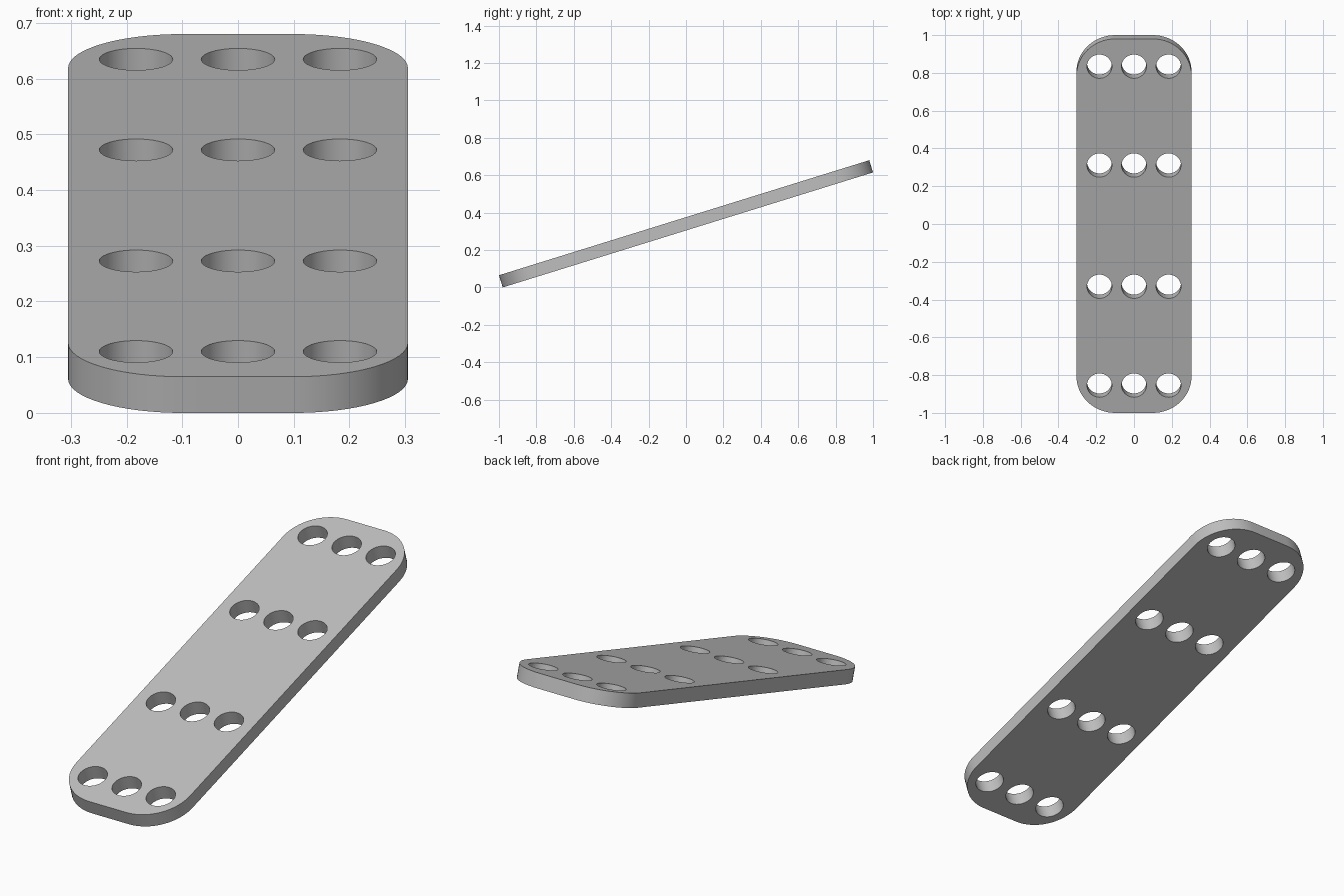
import bpy, bmesh, math

if "Cube" in bpy.data.objects:
    bpy.data.objects.remove(bpy.data.objects["Cube"])

LENGTH, WIDTH, THICK, CORNER = 2.073, 0.61, 0.068, 0.205
HOLE_R, PITCH = 0.066, 0.183
ROWS = (-0.884, -0.336, 0.336, 0.884)
TILT = math.atan2(0.615, 1.98)


def arc(cx, cy, r, start, sweep, n):
    return [(cx + r * math.cos(start + sweep * i / n),
             cy + r * math.sin(start + sweep * i / n)) for i in range(n + 1)]


def add_loop(curve, pts):
    s = curve.splines.new('POLY')
    s.points.add(len(pts) - 1)
    for p, (x, y) in zip(s.points, pts):
        p.co = (x, y, 0, 1)
    s.use_cyclic_u = True


# Flat profile: rounded rectangle with four rows of three holes
curve = bpy.data.curves.new("plate_profile", 'CURVE')
curve.dimensions = '2D'
curve.fill_mode = 'BOTH'
curve.extrude = THICK / 2
dx, dy = WIDTH / 2 - CORNER, LENGTH / 2 - CORNER
outline = []
for i, (sx, sy) in enumerate(((1, 1), (-1, 1), (-1, -1), (1, -1))):
    outline += arc(sx * dx, sy * dy, CORNER, i * math.pi / 2, math.pi / 2, 16)
add_loop(curve, outline)
for y in ROWS:
    for x in (-PITCH, 0, PITCH):
        add_loop(curve, arc(x, y, HOLE_R, 0, 2 * math.pi, 40)[:-1])

# Turn the extruded profile into one welded mesh
temp = bpy.data.objects.new("plate_profile", curve)
bpy.context.collection.objects.link(temp)
bpy.context.view_layer.update()
mesh = bpy.data.meshes.new_from_object(
    temp.evaluated_get(bpy.context.evaluated_depsgraph_get()))
bpy.data.objects.remove(temp)
bm = bmesh.new()
bm.from_mesh(mesh)
bmesh.ops.remove_doubles(bm, verts=bm.verts, dist=0.0005)
bmesh.ops.recalc_face_normals(bm, faces=bm.faces)
bm.to_mesh(mesh)
bm.free()

# Tilted plate, rising toward the back
plate = bpy.data.objects.new("perforated_plate", mesh)
bpy.context.collection.objects.link(plate)
plate.rotation_euler.x = TILT
plate.location.z = (LENGTH * math.sin(TILT) + THICK * math.cos(TILT)) / 2
grey = bpy.data.materials.new("plain grey")
grey.diffuse_color = (0.52, 0.52, 0.52, 1)
grey.use_nodes = True
grey.node_tree.nodes["Principled BSDF"].inputs["Base Color"].default_value = grey.diffuse_color
mesh.materials.clear()
mesh.materials.append(grey)

bpy.context.view_layer.objects.active = plate
plate.select_set(True)
bpy.ops.object.shade_smooth_by_angle(angle=math.radians(30))
